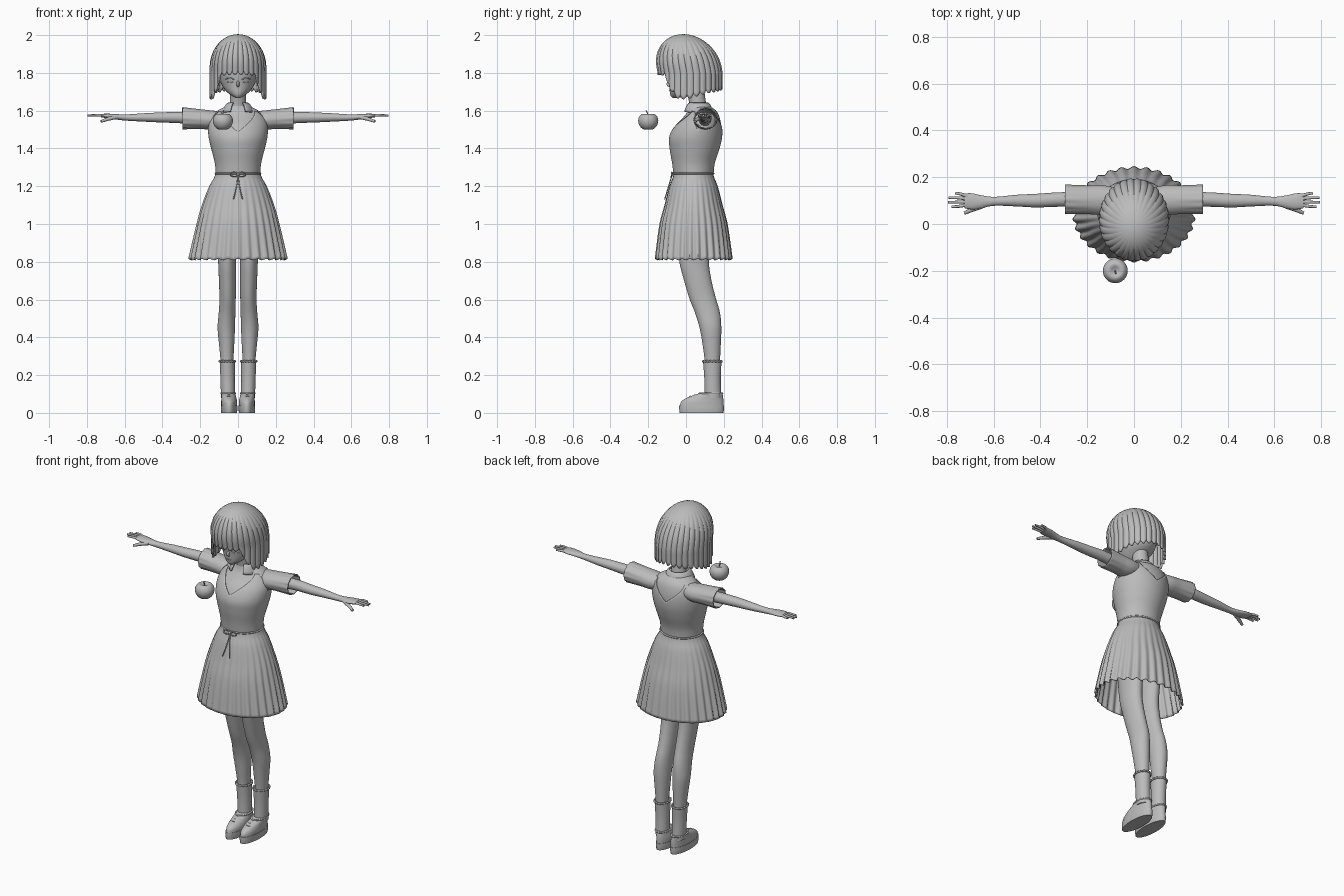
import bpy, bmesh, math
from math import sin, cos, pi, radians, sqrt, exp, tau
from mathutils import Vector

cube = bpy.data.objects.get("Cube")
if cube:
    bpy.data.objects.remove(cube)

clay = bpy.data.materials.new("plain grey")
clay.use_nodes = True
GREY = (0.5, 0.5, 0.5, 1)
clay.diffuse_color = GREY
clay.node_tree.nodes["Principled BSDF"].inputs["Base Color"].default_value = GREY


def finish(obj):
    obj.data.materials.clear()
    obj.data.materials.append(clay)
    bpy.ops.object.select_all(action='DESELECT')
    obj.select_set(True)
    bpy.context.view_layer.objects.active = obj
    bpy.ops.object.shade_smooth_by_angle(angle=radians(45))
    return obj


def surface(name, f, nu, nv, closed=True, caps=False, wall=0):
    """Mesh from f(angle or 0..1, 0..1), optionally capped or given a wall."""
    bm = bmesh.new()
    cols = nu if closed else nu + 1
    rows = [[bm.verts.new(f(tau * i / nu if closed else i / nu, j / nv))
             for i in range(cols)] for j in range(nv + 1)]
    for a, b in zip(rows, rows[1:]):
        for i in range(nu):
            k = (i + 1) % cols
            bm.faces.new((a[i], a[k], b[k], b[i]))
    if caps:
        bm.faces.new(rows[0])
        bm.faces.new(rows[-1])
    bmesh.ops.remove_doubles(bm, verts=bm.verts, dist=0.0001)
    bmesh.ops.recalc_face_normals(bm, faces=bm.faces)
    mesh = bpy.data.meshes.new(name)
    bm.to_mesh(mesh)
    bm.free()
    obj = bpy.data.objects.new(name, mesh)
    bpy.context.collection.objects.link(obj)
    if wall:
        mod = obj.modifiers.new("wall", 'SOLIDIFY')
        mod.thickness, mod.offset = wall, 0
    return finish(obj)


def tube(name, pts, r, tip=1.0, cyclic=False):
    """Round rod through points, narrowing towards the tip."""
    cu = bpy.data.curves.new(name, 'CURVE')
    cu.dimensions, cu.bevel_depth, cu.bevel_resolution = '3D', r, 3
    cu.resolution_u, cu.use_fill_caps = 6, True
    sp = cu.splines.new('BEZIER')
    sp.bezier_points.add(len(pts) - 1)
    sp.use_cyclic_u = cyclic
    for i, (bp, p) in enumerate(zip(sp.bezier_points, pts)):
        bp.co, bp.handle_left_type, bp.handle_right_type = p, 'AUTO', 'AUTO'
        bp.radius = 1 + (tip - 1) * i / (len(pts) - 1)
    obj = bpy.data.objects.new(name, cu)
    bpy.context.collection.objects.link(obj)
    bpy.ops.object.select_all(action='DESELECT')
    obj.select_set(True)
    bpy.context.view_layer.objects.active = obj
    bpy.ops.object.convert(target='MESH')
    return finish(bpy.context.view_layer.objects.active)


def interp(rows, x, smooth=True):
    """Hermite (or straight) interpolation of table rows keyed by column one."""
    x = min(max(x, rows[0][0]), rows[-1][0])
    k = max(i for i in range(len(rows) - 1) if rows[i][0] <= x)
    a, b = rows[k], rows[k + 1]
    p, q = rows[max(k - 1, 0)], rows[min(k + 2, len(rows) - 1)]
    h = b[0] - a[0]
    t = (x - a[0]) / h
    out = []
    for c in range(1, len(a)):
        lin = a[c] + (b[c] - a[c]) * t
        if smooth:
            m0 = (b[c] - p[c]) / (b[0] - p[0]) * h
            m1 = (q[c] - a[c]) / (q[0] - a[0]) * h
            d = b[c] - a[c]
            lin += t * (1 - t) * ((1 - t) * (m0 - d) - t * (m1 - d))
        out.append(lin)
    return out


def section(rows, z, a, grow=1.0):
    """Point on an elliptical slice: half width, front, back, optional x centre."""
    hx, yf, yb, *cx = interp(rows, z)
    return Vector(((cx[0] if cx else 0) + hx * sin(a) * grow,
                   (yf + yb) / 2 - (yb - yf) / 2 * cos(a) * grow, z))


def loft(name, rows, nu=32, nv=24, side=1, caps=True, grow=1.0, wall=0):
    z0, z1 = rows[0][0], rows[-1][0]
    def f(a, t):
        p = section(rows, z0 + (z1 - z0) * t, a, grow)
        return (p.x * side, p.y, p.z)
    return surface(name, f, nu, nv, caps=caps, wall=wall)


# Head, nose, face details and neck
HEAD = [(1.668, .012, -.072, -.04), (1.68, .035, -.082, .02), (1.70, .06, -.086, .06),
        (1.74, .088, -.09, .12), (1.79, .103, -.098, .14), (1.85, .11, -.1, .15),
        (1.92, .095, -.07, .13), (1.97, .04, -.02, .07)]
loft("head", HEAD, 48, 32)
loft("neck", [(1.56, .05, .015, .13), (1.62, .043, .02, .11), (1.72, .042, 0, .095)], nv=8)
tube("nose", [(0, -.088, 1.755), (0, -.096, 1.738), (0, -.086, 1.73)], .007)


def on_face(x, z):
    hx = interp(HEAD, z)[0]
    return section(HEAD, z, math.asin(x / hx), 1.01)


tube("mouth", [on_face(x, 1.705) for x in (-.014, 0, .014)], .0022)
for s, side in ((1, "left"), (-1, "right")):
    tube(side + "_eyelash", [on_face(s * x, z) for x, z in
         ((.02, 1.764), (.042, 1.773), (.066, 1.768))], .003)
    tube(side + "_lower_lid", [on_face(s * x, z) for x, z in
         ((.028, 1.752), (.043, 1.748), (.058, 1.753))], .002)

# Bobbed hair with fringe, long side locks and pointed strands
HEM = [(0, 1.79), (40, 1.785), (48, 1.72), (68, 1.66), (85, 1.66), (120, 1.69), (180, 1.715)]


def hair(a, t):
    off = math.degrees(min(a, tau - a))
    strand = abs(sin(15 * a))
    low = interp(HEM, off, False)[0] + .022 * (1 - strand)
    z = 2.0 - (2.0 - low) * t ** 1.7
    k = sqrt(max(0, 1 - (max(z - 1.83, 0) / .17) ** 2))
    k *= 1 + min(1, 2 * t) * .035 * (strand - .6)
    lean = -.015 + .037 * min(1, (2.0 - z) / .2)
    return (.143 * k * sin(a), lean - .166 * k * cos(a), z)


surface("hair", hair, 240, 28, wall=.01)

# Blouse body, collar and pinafore bodice
TORSO = [(1.25, .112, -.06, .14), (1.32, .117, -.068, .147), (1.40, .136, -.081, .172),
         (1.46, .149, -.083, .185), (1.52, .151, -.055, .186), (1.57, .135, -.01, .176),
         (1.60, .108, .012, .16), (1.625, .06, .02, .125)]
loft("blouse", TORSO, 64, 32)
NECKLINE = [(0, 1.486), (48, 1.595), (60, 1.595), (90, 1.5), (120, 1.595), (132, 1.595), (180, 1.49)]


def bodice(a, t):
    top = interp(NECKLINE, math.degrees(min(a, tau - a)), False)[0]
    return section(TORSO, 1.265 + (top - 1.265) * t, a, 1.03)


surface("bodice", bodice, 120, 24, wall=.004)


def collar(u, t):
    a = radians(28) + radians(304) * u
    r = .05 + .033 * t
    return (r * sin(a), .066 - r * cos(a), 1.64 - .045 * t * t - .02 * (1 - abs(2 * u - 1)) * t)


surface("collar", collar, 40, 6, closed=False, wall=.006)

# Pleated skirt
SKIRT = [(.81, .256, -.158, .24), (1.0, .215, -.135, .215), (1.1, .188, -.11, .19),
         (1.2, .15, -.085, .165), (1.25, .122, -.066, .146), (1.275, .115, -.062, .142)]


def skirt(a, t):
    wave = cos(30 * a)
    p = section(SKIRT, .812 + .46 * t, a, 1 + .028 * (1 - t) * wave)
    p.z += .004 * (1 - t) * wave
    return p


surface("skirt", skirt, 240, 28, wall=.004)

# Waist cord with bow and hanging ends
tube("waist_cord", [section(TORSO, 1.267, tau * i / 24, 1.05) for i in range(24)], .005, cyclic=True)
tube("bow_knot", [(-.006, -.072, 1.262), (.006, -.072, 1.262)], .008)
for s, side in ((1, "left"), (-1, "right")):
    tube(side + "_bow_loop", [(0, -.072, 1.262), (s * .025, -.076, 1.273), (s * .04, -.076, 1.262),
                              (s * .025, -.078, 1.252)], .0035, cyclic=True)
    tube(side + "_cord_end", [(0, -.074, 1.26), (s * .008, -.092, 1.2), (s * .024, -.113, 1.13)], .003)

# Arms, hands, sleeves, legs, socks and shoes
ARM = [(.11, .1, 1.55, .033, .033), (.3, .105, 1.563, .031, .03), (.42, .1, 1.564, .029, .026),
       (.5, .1, 1.564, .025, .022), (.6, .097, 1.564, .019, .016), (.66, .095, 1.569, .029, .014),
       (.695, .097, 1.572, .035, .012), (.725, .099, 1.574, .031, .009)]
SLEEVE = [(.09, .105, 1.553, .05, .04), (.14, .103, 1.551, .06, .047),
          (.2, .104, 1.555, .058, .049), (.295, .106, 1.56, .058, .054)]
LEG = [(.10, .032, .10, .182, .054), (.26, .033, .10, .18, .058), (.36, .040, .088, .184, .06),
       (.45, .046, .072, .187, .062), (.53, .044, .048, .18, .058), (.60, .043, .02, .16, .055),
       (.70, .045, -.01, .135, .056), (.80, .047, -.035, .122, .058), (1.0, .053, -.05, .14, .063)]
SOCK = [(.08, .037, .098, .187, .053), (.18, .038, .097, .184, .055), (.275, .04, .09, .188, .057)]
SOLE = [(0, .042, -.033, .198, .047), (.02, .044, -.036, .201, .047), (.04, .044, -.036, .201, .047)]
SHOE = [(.038, .042, -.032, .198, .047), (.06, .042, -.025, .198, .047), (.078, .04, 0, .197, .048),
        (.092, .038, .035, .195, .05), (.108, .037, .085, .192, .052)]
FINGERS = [(.128, .765), (.111, .793), (.094, .796), (.077, .78)]


def limb(name, rows, s, wall=0, frill=0):
    x0, x1 = rows[0][0], rows[-1][0]
    def f(a, t):
        x = x0 + (x1 - x0) * t
        cy, cz, ry, rz = interp(rows, x)
        k = 1 + frill * t * t * cos(12 * a)
        return (s * x, cy + ry * k * cos(a), cz + rz * k * sin(a))
    return surface(name, f, 48 if frill else 24, 32, caps=not wall, wall=wall)


for s, side in ((1, "left"), (-1, "right")):
    limb(side + "_arm", ARM, s)
    limb(side + "_sleeve", SLEEVE, s, wall=.006, frill=.035)
    for i, (y, tip) in enumerate(FINGERS):
        tube(f"{side}_finger_{i + 1}", [(s * .7, .5 * y + .049, 1.573), (s * .74, y, 1.576),
                                        (s * tip, 1.15 * y - .015, 1.575)], .0085, .6)
    tube(side + "_thumb", [(s * .645, .08, 1.567), (s * .69, .062, 1.555), (s * .725, .047, 1.543)], .012, .6)
    loft(side + "_leg", LEG, 32, 36, s)
    loft(side + "_sock", SOCK, 32, 12, s)
    frill = [section(SOCK, .272 + .003 * (i % 2), tau * i / 32, 1.03) for i in range(32)]
    tube(side + "_sock_frill", [(s * p.x, p.y, p.z) for p in frill], .005, cyclic=True)
    loft(side + "_sole", SOLE, 40, 4, s)
    loft(side + "_shoe", SHOE, 40, 14, s)
    rim = [section(SHOE, .104, tau * i / 16) for i in range(16)]
    tube(side + "_shoe_rim", [(s * p.x, p.y, p.z) for p in rim], .005, cyclic=True)
    for i in range(3):
        y, z = .022 + .022 * i, .088 + .006 * i
        tube(f"{side}_lace_{i + 1}", [(s * (.049 + d), y + abs(d) * .5, z - abs(d) * .3)
                                      for d in (-.02, 0, .02)], .003)


# Floating apple with stem
def apple(a, t):
    p = pi * t
    r = .053 * sin(p) * (1 + .08 * cos(p))
    z = .05 * cos(p) - .022 * exp(-(p / .4) ** 2) + .008 * exp(-((pi - p) / .4) ** 2)
    return (-.08 + r * sin(a), -.2 - r * cos(a), 1.543 + z)


surface("apple", apple, 32, 24)
tube("apple_stem", [(-.08, -.2, 1.568), (-.08, -.204, 1.587), (-.078, -.212, 1.601)], .003)
